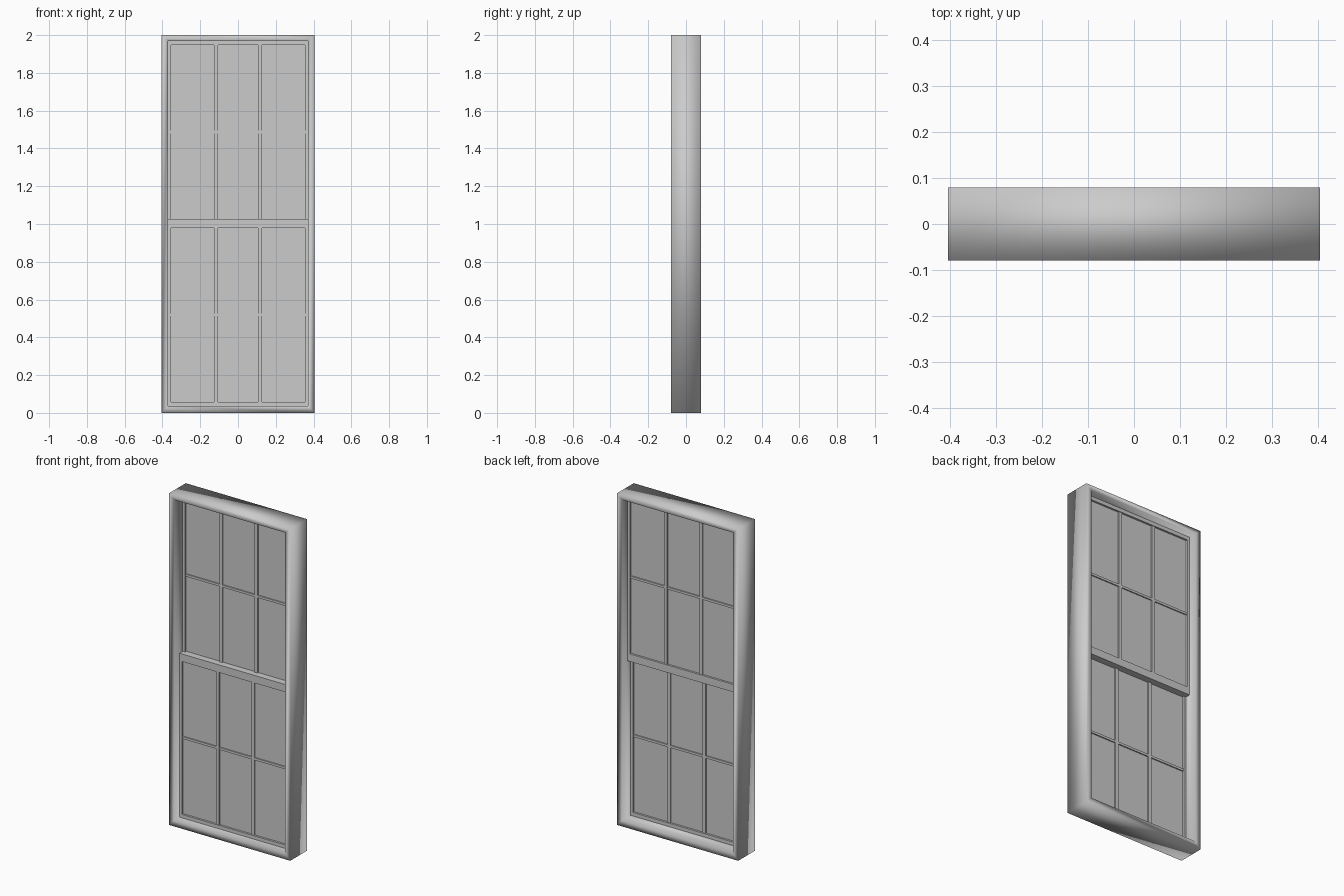
import bpy, bmesh

if "Cube" in bpy.data.objects:
    bpy.data.objects.remove(bpy.data.objects["Cube"])


def finish(name, bm, smooth=False):
    bmesh.ops.recalc_face_normals(bm, faces=bm.faces[:])
    mesh = bpy.data.meshes.new(name)
    for f in bm.faces:
        f.smooth = smooth
    bm.to_mesh(mesh)
    bm.free()
    ob = bpy.data.objects.new(name, mesh)
    bpy.context.collection.objects.link(ob)
    return ob


def box(name, x0, x1, y0, y1, z0, z1):
    bm = bmesh.new()
    bmesh.ops.create_cube(bm, size=1)
    for v in bm.verts:
        v.co.x = x1 if v.co.x > 0 else x0
        v.co.y = y1 if v.co.y > 0 else y0
        v.co.z = z1 if v.co.z > 0 else z0
    return finish(name, bm)


def ring(name, outer, inner, y0, y1, smooth):
    """Rectangular frame; outer and inner are (half width, z bottom, z top)."""
    bm = bmesh.new()
    loops = []
    for (w, zb, zt), y in ((outer, y0), (outer, y1), (inner, y1), (inner, y0)):
        loops.append([bm.verts.new((x, y, z))
                      for x, z in ((-w, zb), (w, zb), (w, zt), (-w, zt))])
    for k in range(4):
        a, b = loops[k], loops[(k + 1) % 4]
        for i in range(4):
            j = (i + 1) % 4
            bm.faces.new((a[i], a[j], b[j], b[i]))
    return finish(name, bm, smooth)


# Outer frame, softly shaded across its edges
ring("outer_frame", (0.405, 0, 2), (0.37, 0.037, 1.97), -0.08, 0.08, True)


def sash(name, yc, outer_z, glass_z):
    w = 0.354
    g0, g1 = glass_z
    # Rails and stiles
    ring(name + "_sash", (0.37, *outer_z), (w, g0, g1), yc - 0.015, yc + 0.015, False)
    # Glass pane
    box(name + "_glass", -w, w, yc - 0.003, yc + 0.003, g0, g1)
    # Glazing bars
    for side, x in (("left", -0.117), ("right", 0.117)):
        box(f"{name}_{side}_bar", x - 0.01, x + 0.01, yc - 0.011, yc + 0.011, g0, g1)
    zm = (g0 + g1) / 2
    box(name + "_cross_bar", -w, w, yc - 0.01, yc + 0.01, zm - 0.007, zm + 0.007)


# Lower sash in front, upper sash behind, overlapping at the meeting rail
sash("lower", -0.015, (0.037, 1.026), (0.058, 0.98))
sash("upper", 0.015, (0.98, 1.97), (1.026, 1.948))
